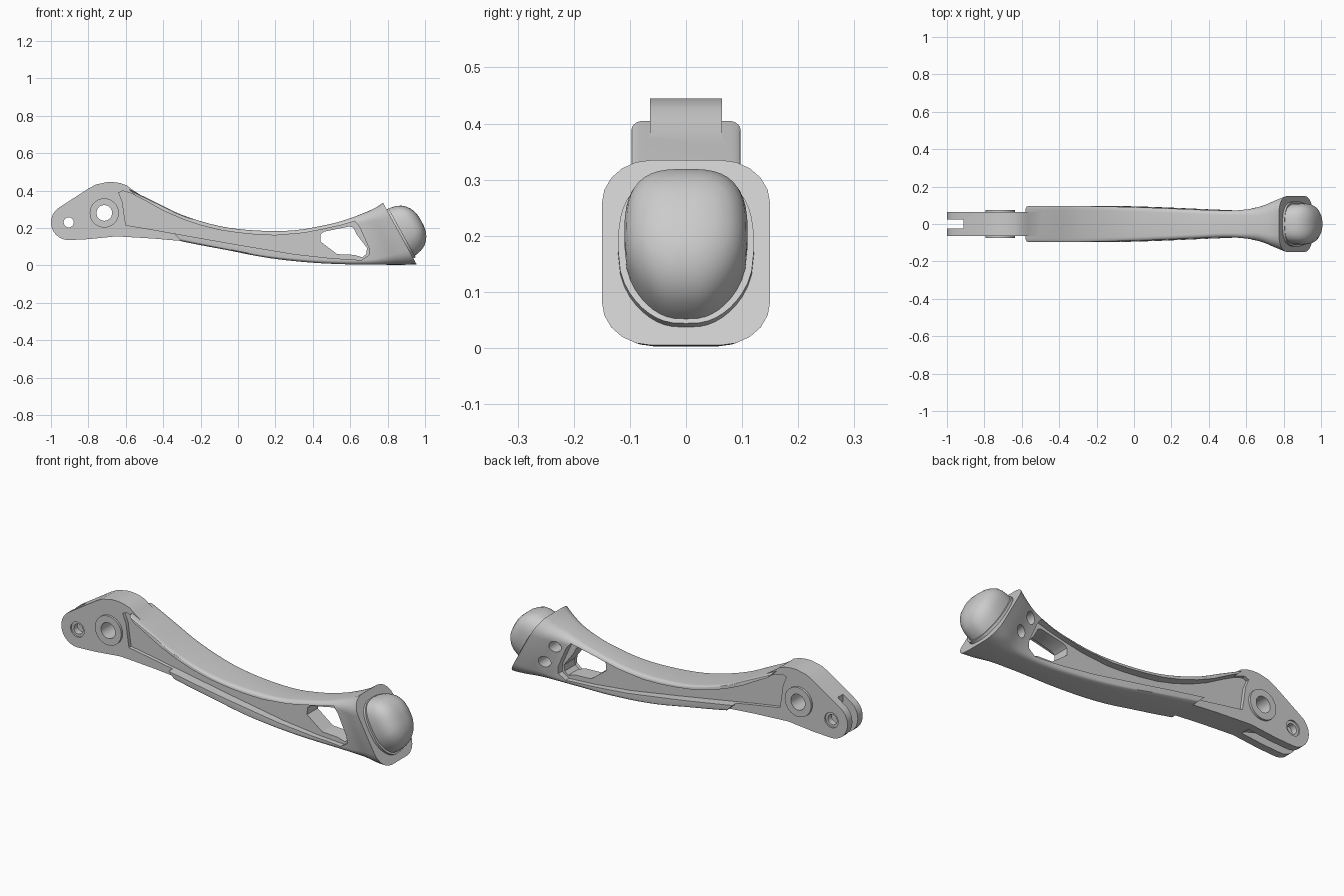
import bpy, bmesh, math
from mathutils import Vector

if "Cube" in bpy.data.objects:
    bpy.data.objects.remove(bpy.data.objects["Cube"])


def make_object(name, bm):
    bmesh.ops.recalc_face_normals(bm, faces=bm.faces)
    mesh = bpy.data.meshes.new(name)
    bm.to_mesh(mesh)
    bm.free()
    ob = bpy.data.objects.new(name, mesh)
    bpy.context.collection.objects.link(ob)
    return ob


def loft(name, rings):
    """Closed skin through equal-length loops, with both ends filled."""
    bm = bmesh.new()
    loops = [[bm.verts.new(p) for p in r] for r in rings]
    n = len(loops[0])
    for a, b in zip(loops, loops[1:]):
        for i in range(n):
            j = (i + 1) % n
            bm.faces.new((a[i], a[j], b[j], b[i]))
    bm.faces.new(loops[0])
    bm.faces.new(loops[-1])
    return make_object(name, bm)


def prism(name, pts, y0, y1):
    return loft(name, [[(x, y, z) for x, z in pts] for y in (y0, y1)])


def arc(cx, cz, r, a0, a1, n):
    return [(cx + r * math.cos(math.radians(a0 + (a1 - a0) * i / n)),
             cz + r * math.sin(math.radians(a0 + (a1 - a0) * i / n))) for i in range(n + 1)]


def cyl(name, x, z, r, y0, y1):
    return prism(name, arc(x, z, r, 0, 360 - 360 / 32, 31), y0, y1)


def boolean(ob, other, op):
    m = ob.modifiers.new(op, 'BOOLEAN')
    m.operation, m.object, m.solver = op, other, 'EXACT'
    bpy.context.view_layer.objects.active = ob
    bpy.ops.object.modifier_apply(modifier=m.name)
    bpy.data.objects.remove(other)


def catmull(rows, steps):
    """Smooth interpolation of the section table."""
    out = []
    for i in range(len(rows) - 1):
        p = [rows[min(max(k, 0), len(rows) - 1)] for k in (i - 1, i, i + 1, i + 2)]
        for s in range(steps):
            t = s / steps
            out.append([0.5 * (2 * b + (c - a) * t + (2 * a - 5 * b + 4 * c - d) * t * t
                               + (3 * b - a - 3 * c + d) * t ** 3) for a, b, c, d in zip(*p)])
    return out + [list(rows[-1])]


def section(xt, zt, xb, zb, w, r):
    """Rounded rectangle standing on a slanted line from bottom to top."""
    top, bot = Vector((xt, 0, zt)), Vector((xb, 0, zb))
    h = (top - bot).length / 2
    mid, u = (top + bot) / 2, (top - bot).normalized()
    pts = []
    for k, (sy, su) in enumerate(((1, 1), (-1, 1), (-1, -1), (1, -1))):
        for y, v in arc(sy * (w - r), su * (h - r), r, 90 * k, 90 * k + 90, 5):
            pts.append(mid + u * v + Vector((0, y, 0)))
    return pts


# Grip: top x, z, bottom x, z, half width, corner radius
rows = [(-.58, .405, -.30, .128, .097, .022), (-.45, .342, -.20, .108, .097, .022),
        (-.30, .270, -.05, .080, .096, .022), (-.10, .210, .10, .050, .092, .022),
        (.10, .186, .25, .028, .086, .022), (.30, .187, .43, .012, .078, .022),
        (.48, .218, .60, .005, .072, .024), (.58, .245, .72, .004, .078, .03),
        (.66, .275, .81, .003, .096, .05), (.73, .305, .89, .003, .128, .07),
        (.775, .335, .955, .005, .15, .088)]
lever = loft("lever_arm", [section(*r) for r in catmull(rows, 4)])

# Pivot lug
PIN, HUB = (-.905, .23), (-.715, .28)
outline = arc(*PIN, .095, 130, 270, 14) + [
    (-.80, .14), (-.65, .155), (-.45, .143), (-.30, .130), (-.2, .125), (-.2, .21),
    (-.35, .28), (-.5, .362), (-.57, .408), (-.595, .428), (-.63, .44), (-.665, .445),
    (-.70, .445), (-.76, .432), (-.80, .41)]
boolean(lever, prism("lug", outline, -.064, .064), 'UNION')

# Side recesses leaving a central web
recess = [(-.60, .215), (-.45, .19), (-.3, .163), (0, .11), (.3, .06), (.5, .038), (.66, .028),
          (.70, .055), (.70, .092), (.65, .205), (.625, .236), (.55, .214), (.45, .192),
          (.35, .173), (.2, .160), (.1, .164), (0, .174), (-.1, .189), (-.2, .214), (-.3, .248),
          (-.4, .292), (-.5, .348), (-.57, .384), (-.615, .398), (-.638, .388), (-.618, .34),
          (-.61, .28)]
for s in (-1, 1):
    boolean(lever, prism("recess", recess, s * .045, s * .25), 'DIFFERENCE')

# Window through the web
window = [(.44, .128), (.442, .165), (.46, .18), (.595, .208), (.615, .203), (.635, .165),
          (.69, .092), (.685, .06), (.665, .043), (.62, .056), (.53, .06)]
boolean(lever, prism("window", window, -.3, .3), 'DIFFERENCE')

# Hub bosses, bores and pin counterbores
boolean(lever, cyl("hub", *HUB, .078, -.076, .076), 'UNION')
boolean(lever, cyl("hub_bore", *HUB, .042, -.2, .2), 'DIFFERENCE')
boolean(lever, cyl("pin_bore", *PIN, .027, -.2, .2), 'DIFFERENCE')
for s in (-1, 1):
    boolean(lever, cyl("pin_counterbore", *PIN, .04, s * .056, s * .2), 'DIFFERENCE')

# Clevis slot
slot = [(-1.1, .5), (-.912, .5), (-.912, .3), (-.84, .21), (-.68, .165), (-.62, .1), (-1.1, .1)]
boolean(lever, prism("slot", slot, -.023, .023), 'DIFFERENCE')

# Two blind screw holes in the back of the flared end
for x, z in ((.765, .11), (.705, .205)):
    boolean(lever, cyl("screw_hole", x, z, .03, .03, .3), 'DIFFERENCE')

# Rounded end cap on the slanted face
CENTRE = Vector((.865, 0, .172))
T, N = Vector((.4845, 0, -.875)), Vector((.875, 0, .4845))


def cap_ring(h, ht, hy, shift=0.0, n=40):
    pts = []
    for i in range(n):
        a = 2 * math.pi * i / n
        c, s = math.cos(a), math.sin(a)
        v = math.copysign(abs(c) ** .68, c)
        y = math.copysign(abs(s) ** .68, s) * hy * (1 - .3 * max(v, 0) ** 2)
        pts.append(CENTRE + N * h + T * (v * ht + shift) + Vector((0, y, 0)))
    return pts


cap = loft("end_cap", [cap_ring(*r) for r in (
    (-.02, .146, .108), (.025, .143, .11), (.055, .136, .11), (.08, .124, .106),
    (.1, .106, .096), (.116, .084, .08), (.127, .056, .055), (.132, .025, .025))])
rim = loft("cap_rim", [cap_ring(h, .149, .121, .004) for h in (-.02, .012)])

# Smooth shading with crisp edges
bpy.ops.object.select_all(action='DESELECT')
for ob in (lever, cap, rim):
    ob.select_set(True)
bpy.context.view_layer.objects.active = lever
bpy.ops.object.shade_smooth_by_angle(angle=math.radians(30))
